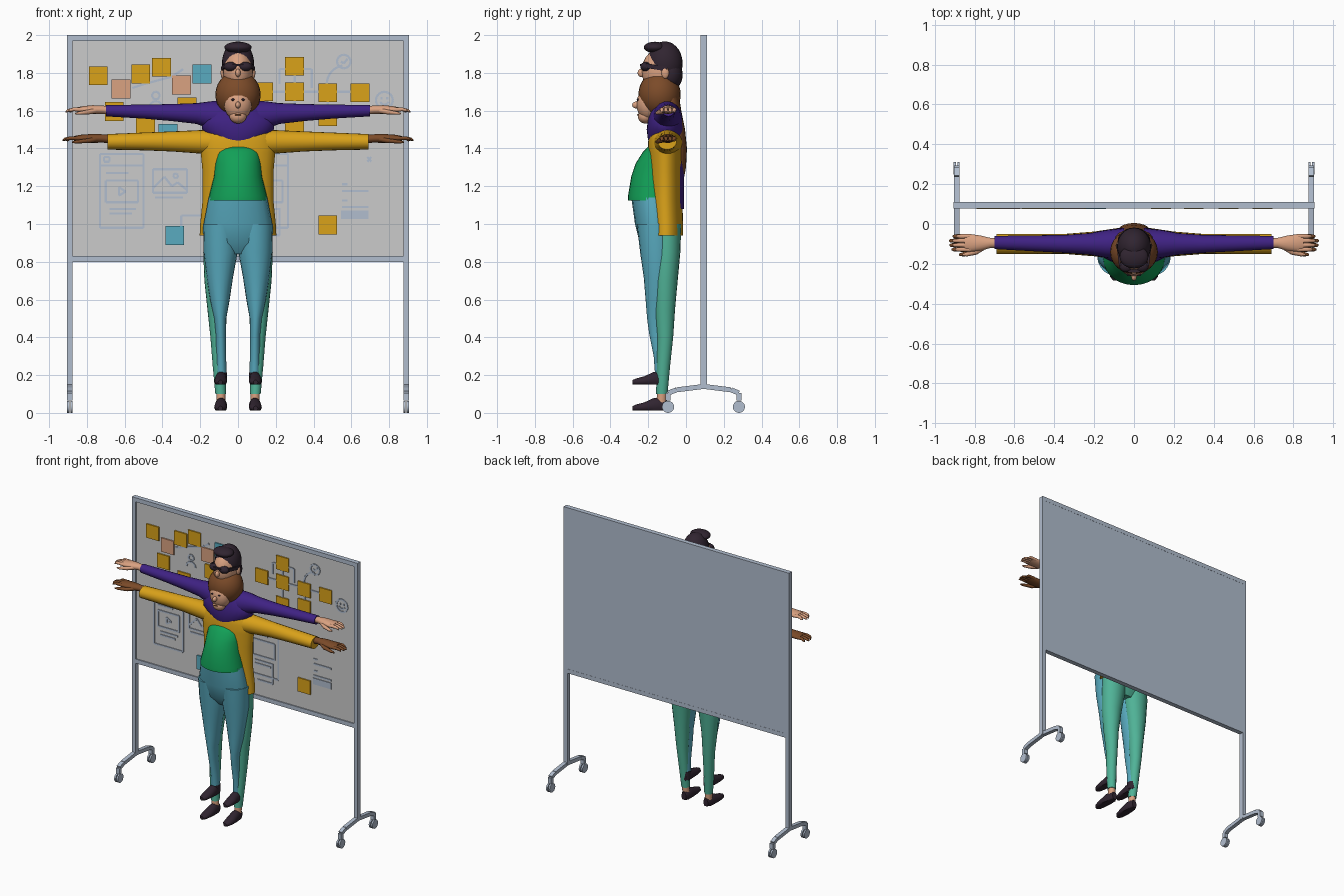
import bpy, bmesh, math
from mathutils import Vector, Matrix

def material(name, rgb):
    m = bpy.data.materials.new(name)
    m.diffuse_color = (*rgb, 1)
    return m

YELLOW = material("yellow", (0.70, 0.36, 0.01))
PURPLE = material("purple", (0.05, 0.016, 0.23))
GREEN = material("green", (0.006, 0.35, 0.095))
BLUE = material("blue", (0.10, 0.41, 0.53))
TEAL = material("teal", (0.08, 0.45, 0.31))
DARK = material("near_black", (0.03, 0.018, 0.03))
SKIN = material("light_skin", (0.70, 0.36, 0.22))
BROWN = material("brown", (0.20, 0.07, 0.022))
STEEL = material("blue_grey", (0.44, 0.51, 0.62))
BOARD = material("board_grey", (0.60, 0.60, 0.60))

def finish(name, bm, mat, smooth=True):
    bmesh.ops.recalc_face_normals(bm, faces=bm.faces)
    me = bpy.data.meshes.new(name)
    bm.to_mesh(me)
    bm.free()
    me.materials.append(mat)
    ob = bpy.data.objects.new(name, me)
    bpy.context.collection.objects.link(ob)
    if smooth:
        bpy.context.view_layer.objects.active = ob
        ob.select_set(True)
        bpy.ops.object.shade_smooth_by_angle(angle=math.radians(50))
        ob.select_set(False)
    return ob

def loft(name, mat, axis, rings, mirror=False, floor=None, n=20):
    """Skin ellipses; ring = (position on axis, centre a, centre b, radius a, radius b)."""
    bm = bmesh.new()
    for s in ((1, -1) if mirror else (1,)):
        loops = []
        for t, a, b, ra, rb in rings:
            loop = []
            for i in range(n):
                g = 2 * math.pi * i / n
                u, v = a + ra * math.cos(g), b + rb * math.sin(g)
                p = {'x': (t, u, v), 'y': (u, t, v), 'z': (u, v, t)}[axis]
                z = p[2] if floor is None else max(p[2], floor)
                loop.append(bm.verts.new((s * p[0], p[1], z)))
            loops.append(loop)
        for l0, l1 in zip(loops, loops[1:]):
            for i in range(n):
                j = (i + 1) % n
                bm.faces.new((l0[i], l0[j], l1[j], l1[i]))
        bm.faces.new(loops[0])
        bm.faces.new(loops[-1])
    return finish(name, bm, mat)

def balls(name, mat, items, mirror=False):
    """Ellipsoids; item = (centre, radii)."""
    bm = bmesh.new()
    for c, r in items:
        for s in ((1, -1) if mirror else (1,)):
            mx = Matrix.Translation((s * c[0], c[1], c[2])) @ Matrix.Diagonal((*r, 1))
            bmesh.ops.create_uvsphere(bm, u_segments=24, v_segments=14, radius=1, matrix=mx)
    return finish(name, bm, mat)

def box(bm, x0, x1, y0, y1, z0, z1):
    mx = Matrix.Translation(((x0 + x1) / 2, (y0 + y1) / 2, (z0 + z1) / 2))
    bmesh.ops.create_cube(bm, size=1, matrix=mx @ Matrix.Diagonal((x1 - x0, y1 - y0, z1 - z0, 1)))

def beam(bm, p, q, normal, w, d):
    """Box from p to q, w wide in the plane and d deep along normal."""
    p, q, nrm = Vector(p), Vector(q), Vector(normal)
    side = (q - p).normalized().cross(nrm) * w / 2
    nrm = nrm * d / 2
    a, b = [[bm.verts.new(e + side * i + nrm * j) for i, j in ((1, 1), (1, -1), (-1, -1), (-1, 1))] for e in (p, q)]
    bm.faces.new(a)
    bm.faces.new(b)
    for i in range(4):
        bm.faces.new((a[i], a[i - 1], b[i - 1], b[i]))

# ---- Rolling board ----
bm = bmesh.new()
box(bm, -0.88, 0.88, 0.092, 0.11, 0.82, 1.98)
finish("board_back", bm, STEEL, False)
bm = bmesh.new()
box(bm, -0.875, 0.875, 0.085, 0.093, 0.825, 1.975)
finish("board_face", bm, BOARD, False)
bm = bmesh.new()
for z in (0.8, 1.97):
    box(bm, -0.905, 0.905, 0.077, 0.111, z, z + 0.03)
for s in (-1, 1):
    box(bm, s * 0.89 - 0.015, s * 0.89 + 0.015, 0.077, 0.111, 0.13, 2.0)
finish("board_frame_and_posts", bm, STEEL, False)
bm = bmesh.new()
foot = [(-0.095, 0.065), (-0.095, 0.105), (-0.05, 0.122), (0.03, 0.132), (0.094, 0.14),
        (0.158, 0.132), (0.238, 0.122), (0.28, 0.105), (0.28, 0.065)]
for s in (-1, 1):
    for p, q in zip(foot, foot[1:]):
        beam(bm, (s * 0.89, *p), (s * 0.89, *q), (1, 0, 0), 0.026, 0.028)
finish("rolling_feet", bm, STEEL, False)
bm = bmesh.new()
for s in (-1, 1):
    for y in (-0.095, 0.28):
        for dx in (-0.009, 0.009):
            mx = Matrix.Translation((s * 0.89 + dx, y, 0.032)) @ Matrix.Rotation(math.pi / 2, 4, 'Y')
            bmesh.ops.create_cone(bm, cap_ends=True, segments=20, radius1=0.032, radius2=0.032, depth=0.012, matrix=mx)
finish("casters", bm, STEEL)

# ---- Sticky notes ----
def notes(name, mat, spots):
    bm = bmesh.new()
    for x, z in spots:
        box(bm, x - 0.05, x + 0.05, 0.076, 0.085, z - 0.05, z + 0.05)
    finish(name, bm, mat, False)

notes("yellow_notes", YELLOW, [(-.74, 1.785), (-.515, 1.795), (-.405, 1.83), (-.655, 1.595), (-.27, 1.62),
      (-.49, 1.51), (.3, 1.835), (.135, 1.7), (.3, 1.7), (.475, 1.695), (.645, 1.695), (.475, 1.57),
      (.3, 1.54), (.475, .995)])
notes("pink_notes", SKIN, [(-.62, 1.715), (-.3, 1.735)])
notes("blue_notes", BLUE, [(-.19, 1.795), (-.37, 1.48), (-.335, .94)])

# ---- Line sketches on the board ----
bm = bmesh.new()
def line(*pts, w=0.012):
    for p, q in zip(pts, pts[1:]):
        beam(bm, (p[0], 0.083, p[1]), (q[0], 0.083, q[1]), (0, 1, 0), w, 0.006)
def rect(x0, x1, z0, z1):
    line((x0, z0), (x1, z0), (x1, z1), (x0, z1), (x0, z0))
def arc(x, z, r, a0=0, a1=360):
    g = [math.radians(a0 + (a1 - a0) * i / 16) for i in range(17)]
    line(*[(x + r * math.cos(a), z + r * math.sin(a)) for a in g])
for x0, x1 in ((-.73, -.5), (.03, .265)):                      # page wireframes
    rect(x0, x1, .98, 1.37)
    line((x0, 1.31), (x1, 1.31))
    rect(x0 + .02, x0 + .05, 1.33, 1.355)
    line((x0 + .03, 1.27), (x0 + .15, 1.27))
    rect(x0 + .03, x1 - .03, 1.115, 1.23)
    for i in range(2):
        line((x0 + .05, 1.08 - i * .025), (x1 - .04 - i * .02, 1.08 - i * .025))
line((-.63, 1.15), (-.63, 1.195), (-.595, 1.172), (-.63, 1.15))  # play symbol
rect(-.45, -.27, 1.165, 1.29)                                   # picture frame
line((-.45, 1.19), (-.39, 1.25), (-.35, 1.20), (-.32, 1.22), (-.27, 1.18))
arc(-.33, 1.255, .012)
line((-.44, 1.14), (-.29, 1.14))
line((-.3, .99), (-.3, 1.045), (-.15, 1.045))                   # lower connectors
line((.1, .94), (.22, .94), (.22, 1.08), (.12, 1.08))
for z in (1.21, 1.175, 1.125, 1.09):                            # list
    line((.55, z), (.58 if z in (1.21, 1.125) else .69, z))
line((.545, 1.05), (.69, 1.05), w=.045)
line((.685, 1.355), (.705, 1.33))
line((.705, 1.355), (.685, 1.33))
line((.18, 1.70), (.64, 1.70))                                  # flow chart
line((.3, 1.57), (.3, 1.80))
line((.475, 1.57), (.475, 1.72))
line((.22, 1.74), (.22, 1.82), (.39, 1.82), (.39, 1.72))
arc(.56, 1.86, .036)
line((.545, 1.86), (.56, 1.85), (.58, 1.875))
arc(.57, 1.74, .1, 100, 180)
arc(.775, 1.655, .045)                                          # smiling face
arc(.775, 1.655, .023, 200, 340)
line((.76, 1.66), (.76, 1.672))
line((.79, 1.66), (.79, 1.672))
arc(-.435, 1.68, .02)                                           # person icon
arc(-.435, 1.615, .035, 0, 180)
line((-.56, 1.72), (-.5, 1.74), (-.35, 1.78), (-.29, 1.82))
finish("board_sketches", bm, STEEL, False)

# ---- Trousers and shoes of both figures ----
loft("blue_trouser_legs", BLUE, 'z', [(.19, .088, -.13, .028, .033), (.3, .089, -.135, .026, .036),
     (.42, .091, -.15, .027, .045), (.5, .094, -.152, .032, .054), (.6, .096, -.15, .052, .064),
     (.72, .096, -.15, .07, .074), (.85, .092, -.155, .09, .088), (1.0, .092, -.16, .093, .1)], True)
loft("blue_trouser_hips", BLUE, 'z', [(.84, 0, -.15, .10, .05), (.9, 0, -.155, .17, .09),
     (1.0, 0, -.165, .182, .105), (1.14, 0, -.175, .155, .115)])
loft("teal_trouser_legs", TEAL, 'z', [(.1, .092, -.128, .028, .03), (.25, .1, -.12, .034, .036),
     (.4, .106, -.11, .04, .042), (.55, .11, -.112, .052, .054), (.7, .108, -.108, .07, .064),
     (.85, .098, -.1, .086, .07), (1.0, .09, -.1, .09, .075)], True)
loft("teal_trouser_hips", TEAL, 'z', [(.84, 0, -.1, .09, .04), (.9, 0, -.1, .17, .065), (1.05, 0, -.1, .165, .075)])
for label, dz in (("upper", .15), ("lower", .012)):
    loft(label + "_shoes", DARK, 'y', [(-.283, .093, dz + .012, .012, .012), (-.265, .093, dz + .014, .027, .018),
         (-.22, .092, dz + .018, .034, .026), (-.17, .09, dz + .025, .032, .042), (-.12, .088, dz + .025, .028, .044),
         (-.1, .088, dz + .025, .018, .03)], True, floor=dz)
loft("dark_cuffs", DARK, 'z', [(.16, .088, -.128, .029, .034), (.215, .088, -.13, .03, .035)], True)
loft("ankles", SKIN, 'z', [(.05, .09, -.13, .024, .026), (.105, .091, -.128, .024, .026)], True)

# ---- Torsos ----
loft("open_coat", YELLOW, 'z', [(.94, 0, -.105, .203, .09), (1.0, 0, -.105, .2, .09), (1.13, 0, -.11, .187, .09),
     (1.28, 0, -.11, .188, .09), (1.38, 0, -.11, .197, .092), (1.44, 0, -.11, .2, .09),
     (1.49, 0, -.11, .17, .08), (1.53, 0, -.11, .1, .06)], n=28)
loft("green_top", GREEN, 'z', [(1.125, 0, -.175, .155, .132), (1.15, 0, -.175, .152, .132), (1.25, 0, -.165, .128, .125),
     (1.32, 0, -.155, .122, .112), (1.38, 0, -.145, .115, .084), (1.42, 0, -.14, .09, .05)], n=28)
loft("purple_sweater", PURPLE, 'z', [(1.08, 0, -.095, .14, .085), (1.3, 0, -.095, .14, .085), (1.40, 0, -.1, .1, .085),
     (1.45, 0, -.11, .13, .092), (1.5, 0, -.11, .19, .098), (1.55, 0, -.11, .19, .092), (1.60, 0, -.11, .15, .08),
     (1.65, 0, -.11, .09, .065), (1.69, 0, -.11, .06, .05)], n=28)

# ---- Arms and hands ----
loft("purple_sleeves", PURPLE, 'x', [(.05, -.1, 1.56, .08, .09), (.14, -.1, 1.575, .07, .075), (.22, -.1, 1.585, .055, .055),
     (.35, -.1, 1.59, .045, .045), (.5, -.097, 1.595, .04, .037), (.7, -.093, 1.6, .033, .03)], True)
loft("yellow_sleeves", YELLOW, 'x', [(.08, -.1, 1.43, .08, .07), (.2, -.1, 1.435, .062, .062), (.35, -.1, 1.437, .05, .053),
     (.5, -.1, 1.437, .05, .047), (.69, -.1, 1.435, .05, .041)], True)
for label, mat, x, z in (("light", SKIN, 0, 1.605), ("dark", BROWN, .017, 1.453)):
    loft(label + "_palms", mat, 'x', [(.66, -.095, z - .005, .024, .022), (.72, -.095, z, .025, .022),
         (.77, -.096, z, .038, .024), (.82 + x, -.095, z, .044, .019), (.85 + x, -.093, z, .038, .013)], True)
    for i in range(4):
        y, tip = -.062 - i * .022, (.893, .912, .91, .898)[i] + x
        loft(f"{label}_finger_{i + 1}", mat, 'x', [(.82 + x, y, z, .012, .012), (.87 + x, y, z + .002, .011, .01),
             (tip - .008, y, z - .008 + i * .002, .009, .008), (tip, y, z - .01, .004, .004)], True, n=10)
    loft(label + "_thumbs", mat, 'x', [(.745, -.11, z - .004, .016, .015), (.79, -.138, z - .012, .016, .013),
         (.84 + x, -.152, z - .018, .011, .009), (.862 + x, -.154, z - .02, .005, .004)], True, n=10)

# ---- Lower head with long hair ----
balls("long_hair_crown", BROWN, [((0, -.14, 1.685), (.12, .112, .125))])
loft("long_hair_back", BROWN, 'z', [(1.22, 0, -.035, .025, .02), (1.3, 0, -.035, .065, .035), (1.4, 0, -.04, .085, .045),
     (1.5, 0, -.05, .09, .045), (1.6, 0, -.07, .1, .045), (1.7, 0, -.09, .09, .05)])
balls("lower_face", SKIN, [((0, -.2, 1.635), (.074, .062, .085)), ((0, -.215, 1.57), (.045, .04, .038)),
      ((0, -.265, 1.63), (.014, .02, .018))])
balls("lower_eyes", DARK, [((.027, -.255, 1.658), (.009, .006, .006))], True)
balls("lower_mouth", BROWN, [((0, -.255, 1.578), (.02, .004, .004))])

# ---- Upper head with glasses ----
balls("upper_face", SKIN, [((0, -.13, 1.81), (.079, .105, .12)), ((0, -.236, 1.80), (.014, .02, .022))])
balls("ears", SKIN, [((.08, -.11, 1.80), (.012, .02, .03))], True)
balls("short_hair", DARK, [((0, -.112, 1.85), (.085, .094, .117)), ((0, -.165, 1.935), (.072, .058, .03)),
      ((0, -.085, 1.79), (.082, .067, .085))])
balls("glasses_lenses", DARK, [((.037, -.212, 1.833), (.037, .03, .025))], True)
bm = bmesh.new()
box(bm, -.03, .03, -.243, -.225, 1.836, 1.848)
for s in (-1, 1):
    beam(bm, (s * .07, -.21, 1.838), (s * .084, -.10, 1.82), (0, 0, 1), .01, .024)
finish("glasses_frame", bm, DARK, False)
